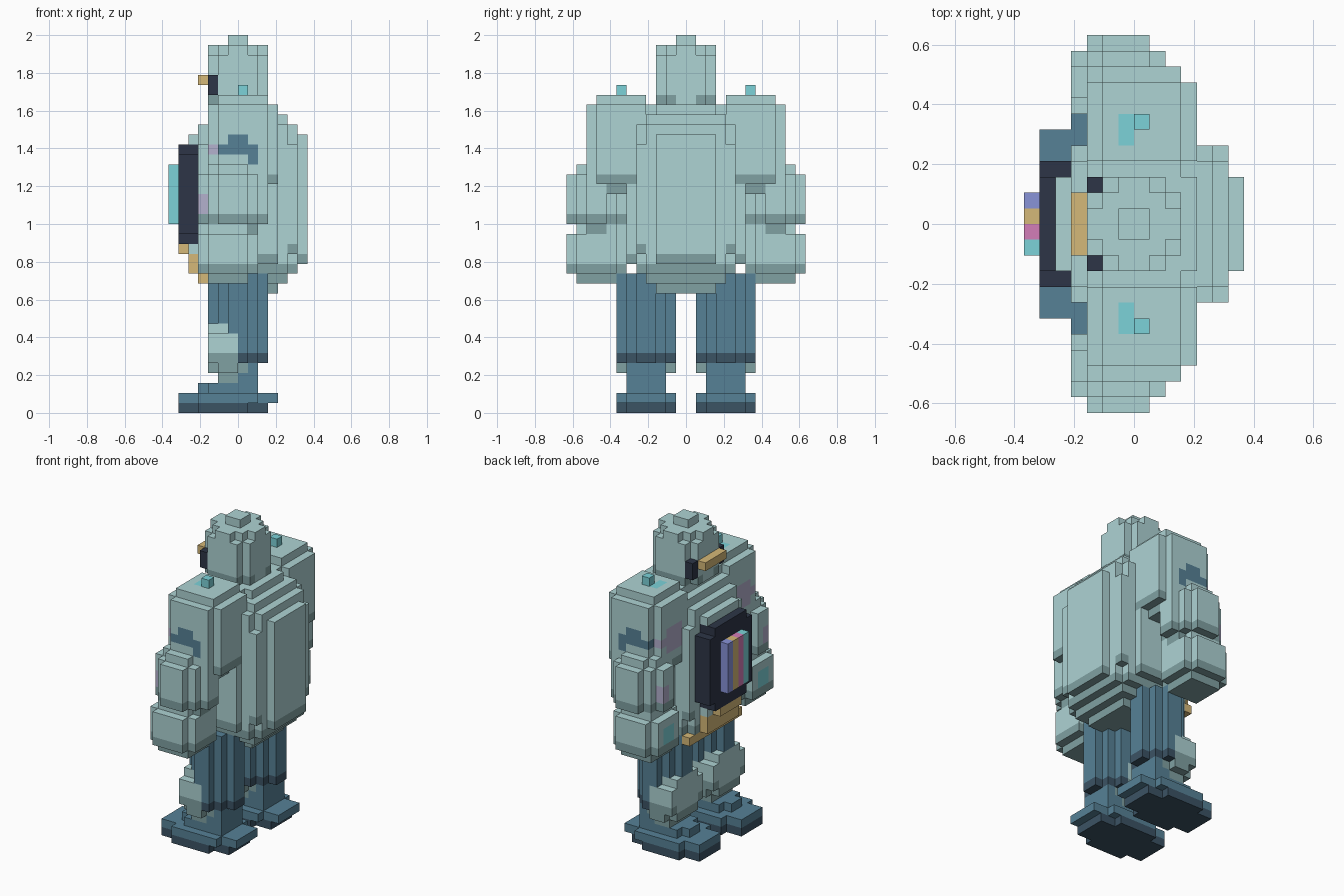
import bpy
import bmesh
from math import floor, ceil
from mathutils import Vector

cube = bpy.data.objects.get("Cube")
if cube:
    bpy.data.objects.remove(cube, do_unlink=True)

UNIT = 2 / 38  # edge of one block

# Palette, given as screen hex and stored as linear values
PALETTE = {
    "pale_teal": "aed3d4", "grey_teal": "80a1a2", "steel_blue": "568196",
    "dark_slate": "3b5364", "navy": "2d3547", "tan": "d5b878",
    "turquoise": "7cd2d8", "periwinkle": "8893d8", "pink": "d47db8",
    "mauve": "b4b1ce",
}
NAMES = list(PALETTE)


def linear(pair):
    c = int(pair, 16) / 255
    return ((c + 0.055) / 1.055) ** 2.4 if c > 0.04 else c / 12.92


def make_material(name):
    code = PALETTE[name]
    color = [linear(code[i:i + 2]) for i in (0, 2, 4)] + [1]
    mat = bpy.data.materials.new(name)
    mat.use_nodes = True
    mat.diffuse_color = color
    shader = mat.node_tree.nodes["Principled BSDF"]
    shader.inputs["Base Color"].default_value = color
    shader.inputs["Roughness"].default_value = 0.8
    return mat


MATERIALS = [make_material(n) for n in NAMES]
cells = {}  # block position -> [part, color]


def blocks_in(lo, hi):
    spans = [range(floor(a), ceil(b)) for a, b in zip(lo, hi)]
    return [(x, y, z) for x in spans[0] for y in spans[1] for z in spans[2]]


def part(name, color, lo, hi, powers=None, under=None):
    """Fill a box, or with powers a solid that is rounded in all three outlines
    and clipped at its corners. The lowest block of each column takes the under color."""
    def inside(p):
        if not powers:
            return True
        terms = [abs((c + 0.5 - (a + b) / 2) / ((b - a) / 2)) ** power
                 for c, a, b, power in zip(p, lo, hi, powers)]
        return sum(terms) - min(terms) <= 1 and sum(terms) <= 1.15

    solid = {p for p in blocks_in(lo, hi) if inside(p)}
    for p in solid:
        bottom = (p[0], p[1], p[2] - 1) not in solid
        cells[p] = [name, under if under and bottom else color]


def paint(color, lo, hi):
    for p in blocks_in(lo, hi):
        if p in cells:
            cells[p][1] = color


def sided(side, lo, hi):
    """Mirror a box across y for the other side."""
    if side > 0:
        return lo, hi
    return (lo[0], -hi[1], lo[2]), (hi[0], -lo[1], hi[2])


COLUMN = (3, 3, 30)
FLUTED = (1.8, 1.8, 30)
FOOT = (2.25, 2.25, 30)

# Legs and feet
for side, tag in ((1, "far"), (-1, "near")):
    def limb(name, color, lo, hi, powers=None, under=None):
        part(f"{tag}_{name}", color, *sided(side, lo, hi), powers, under)

    limb("sole", "dark_slate", (-6, 1, 0), (3, 7, 1), FOOT)
    limb("foot", "steel_blue", (-6, 1, 1), (4, 7, 2), FOOT)
    limb("instep", "steel_blue", (-4, 2, 2), (2, 6, 3), COLUMN)
    limb("ankle", "steel_blue", (-2, 2, 2), (2, 6, 6), COLUMN)
    limb("leg", "steel_blue", (-3, 1, 5), (3, 7, 14), FLUTED, "dark_slate")
    limb("knee", "pale_teal", (-3.2, 1, 3), (1, 7, 9.2), (2.5, 2.5, 2.5), "grey_teal")
    paint("grey_teal", *sided(side, (-2, 1, 5), (0, 7, 6)))

# Torso with its tan front trim
part("torso", "pale_teal", (-5, -6, 11.9), (7, 6, 31.1), (2.5, 2.5, 3.5), "grey_teal")
for x, w, bottom, top in ((-6, 2, 16, 17), (-5, 3, 14, 16), (-4, 5, 13, 14)):
    part("hip_trim", "tan", (x, -w, bottom), (x + 1, w, top))

# Arms
for side, tag in ((1, "far"), (-1, "near")):
    def limb(name, color, lo, hi, powers=None, under=None):
        part(f"{tag}_{name}", color, *sided(side, lo, hi), powers, under)

    def mark(color, lo, hi):
        paint(color, *sided(side, lo, hi))

    limb("shoulder", "pale_teal", (-3, 3, 22), (4, 10, 32), (2.8, 2.8, 3.5), "grey_teal")
    limb("wrist", "pale_teal", (-3, 6, 14), (2, 11, 23), COLUMN, "grey_teal")
    limb("forearm", "pale_teal", (-3.9, 6, 18), (2.9, 12, 25), (2, 2, 3.5), "grey_teal")
    limb("hand", "pale_teal", (-4, 6, 13), (2, 12, 19), (3, 3, 3.5), "grey_teal")
    limb("shoulder_stud", "turquoise", (0, 6, 32), (1, 7, 33))
    # Painted patches
    mark("turquoise", (-1, 5, 31), (0, 7, 32))
    mark("steel_blue", (-1, 8, 27), (1, 10, 28))
    mark("steel_blue", (-2, 8, 26), (2, 10, 27))
    mark("steel_blue", (1, 8, 25), (2, 10, 26))
    mark("mauve", (-3, 5, 25), (-2, 8, 28))
    mark("mauve", (-3, 8, 26), (-2, 9, 27))
    mark("mauve", (-4, 9, 20), (-3, 11, 22))
    mark("turquoise", (-4, 8, 15), (-3, 10, 17))

# Head
part("head", "pale_teal", (-3, -3, 31), (3, 3, 36), COLUMN)
for y in (-3, 1):
    paint("grey_teal", (-3, y, 31), (3, y + 2, 32))
part("crown", "pale_teal", (-3, -3, 36), (3, 3, 37), FLUTED)
part("head_cap", "pale_teal", (-1, -1, 37), (1, 1, 38))
part("visor", "tan", (-4, -2, 33), (-3, 2, 34))
for y in (-3, 2):
    part("visor_mount", "navy", (-3, y, 32), (-2, y + 1, 34))

# Chest panel with four stripes
part("chest_panel", "navy", (-6, -4, 17), (-4, 4, 27), (30, 4, 4))
for n, color in enumerate(("turquoise", "pink", "tan", "periwinkle")):
    part(f"{color}_stripe", color, (-7, n - 2, 19), (-6, n - 1, 25))


def build(name, blocks):
    """Make one object from the exposed sides of its blocks."""
    bm = bmesh.new()
    verts = {}

    def vert(p):
        key = tuple(p)
        if key not in verts:
            verts[key] = bm.verts.new(Vector(key) * UNIT)
        return verts[key]

    for p in blocks:
        for axis in range(3):
            for sign in (1, -1):
                step = list(p)
                step[axis] += sign
                if tuple(step) in cells:
                    continue
                corners = []
                for a, b in ((0, 0), (1, 0), (1, 1), (0, 1))[::sign]:
                    q = list(p)
                    q[axis] += sign > 0
                    q[(axis + 1) % 3] += a
                    q[(axis + 2) % 3] += b
                    corners.append(vert(q))
                face = bm.faces.new(corners)
                face.material_index = NAMES.index(cells[p][1])
    mesh = bpy.data.meshes.new(name)
    bm.to_mesh(mesh)
    bm.free()
    for mat in MATERIALS:
        mesh.materials.append(mat)
    bpy.context.collection.objects.link(bpy.data.objects.new(name, mesh))


groups = {}
for position, (owner, _) in cells.items():
    groups.setdefault(owner, []).append(position)
for owner, blocks in groups.items():
    build(owner, blocks)
